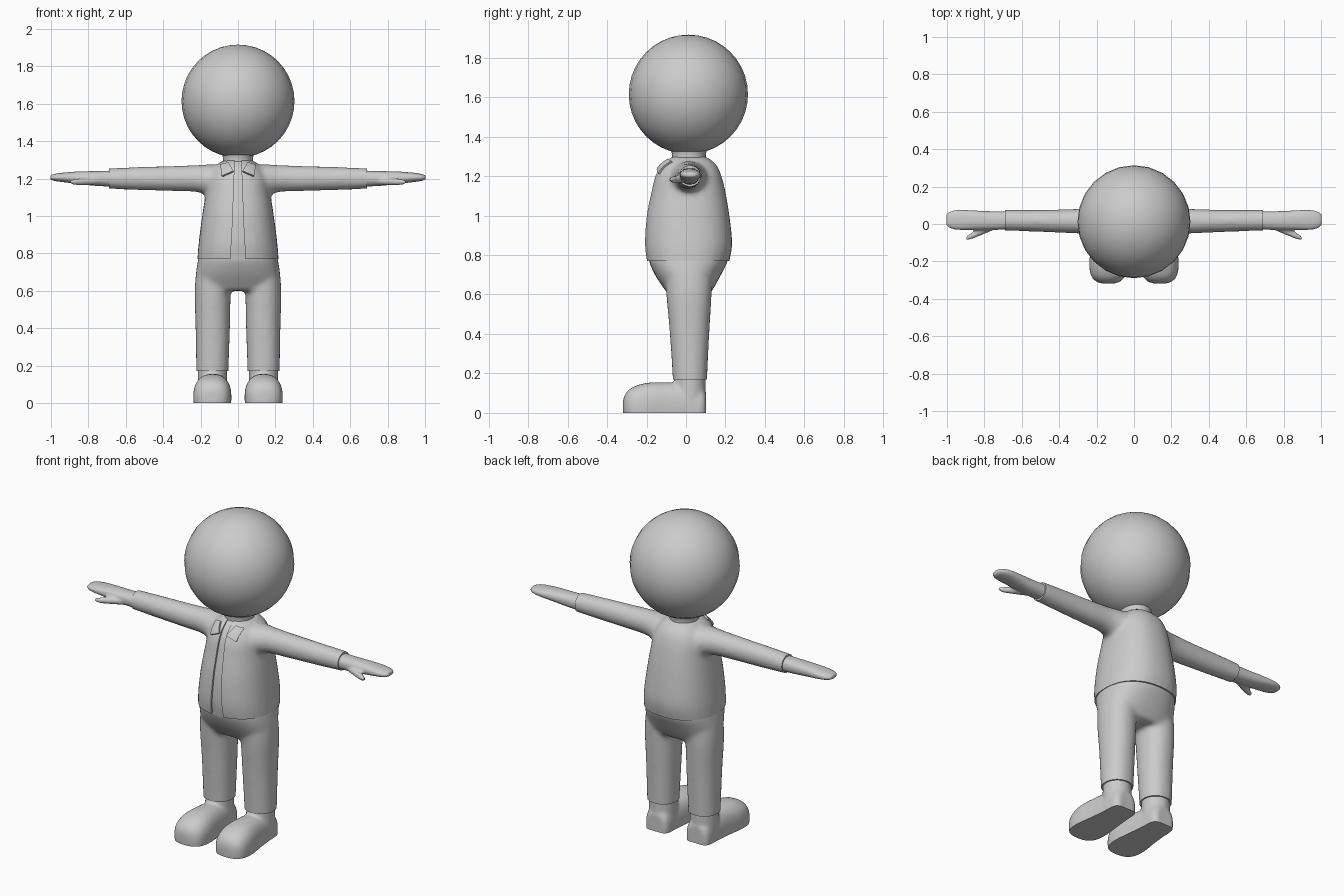
import bpy, bmesh, math
from mathutils import Vector
from mathutils.bvhtree import BVHTree

if "Cube" in bpy.data.objects:
    bpy.data.objects.remove(bpy.data.objects["Cube"])

grey = bpy.data.materials.new("plain_grey")
grey.diffuse_color = (0.6, 0.6, 0.6, 1)
grey.use_nodes = True
grey.node_tree.nodes["Principled BSDF"].inputs["Base Color"].default_value = grey.diffuse_color


def blend(rings, steps=4):
    """Smooth interpolation between the given cross-sections."""
    r = [rings[0]] + rings + [rings[-1]]
    out = []
    for i in range(1, len(r) - 2):
        for k in range(steps):
            t = k / steps
            out.append([0.5 * (2 * b + (c - a) * t + (2 * a - 5 * b + 4 * c - d) * t * t
                               + (3 * b - a - 3 * c + d) * t ** 3)
                        for a, b, c, d in zip(*r[i - 1:i + 3])])
    return out + [list(rings[-1])]


def loft(bm, rings, axis, side=1, power=2.0, n=32):
    """Rings are (position on axis, two centre values, two radii)."""
    loops = []
    for p, c1, c2, r1, r2 in blend(rings):
        loop = []
        for k in range(n):
            a = 2 * math.pi * k / n
            co, si = math.cos(a), math.sin(a)
            u = c1 + r1 * math.copysign(abs(co) ** (2 / power), co)
            v = c2 + r2 * math.copysign(abs(si) ** (2 / power), si)
            x, y, z = {"x": (p, u, v), "y": (u, p, v), "z": (u, v, p)}[axis]
            loop.append(bm.verts.new((x * side, y, z)))
        loops.append(loop)
    for a, b in zip(loops, loops[1:]):
        for k in range(n):
            bm.faces.new((a[k], a[(k + 1) % n], b[(k + 1) % n], b[k]))
    bm.faces.new(loops[0])
    bm.faces.new(loops[-1])
    bmesh.ops.recalc_face_normals(bm, faces=bm.faces[:])


def make(name, bm):
    me = bpy.data.meshes.new(name)
    bm.to_mesh(me)
    bm.free()
    ob = bpy.data.objects.new(name, me)
    bpy.context.collection.objects.link(ob)
    me.materials.append(grey)
    return ob


def apply(ob):
    dg = bpy.context.evaluated_depsgraph_get()
    me = bpy.data.meshes.new_from_object(ob.evaluated_get(dg))
    ob.modifiers.clear()
    ob.data = me


def fuse(ob, voxel, iterations, cuts=()):
    """Merge overlapping lofts softly, then trim with planes (point, outward normal)."""
    m = ob.modifiers.new("merge", "REMESH")
    m.mode, m.voxel_size = "VOXEL", voxel
    m = ob.modifiers.new("soften", "SMOOTH")
    m.factor, m.iterations = 0.5, iterations
    apply(ob)
    bm = bmesh.new()
    bm.from_mesh(ob.data)
    for co, no in cuts:
        bmesh.ops.bisect_plane(bm, geom=bm.verts[:] + bm.edges[:] + bm.faces[:],
                               plane_co=co, plane_no=no, clear_outer=True)
        bmesh.ops.holes_fill(bm, edges=[e for e in bm.edges if e.is_boundary], sides=0)
    bm.to_mesh(ob.data)
    bm.free()


def smooth(ob):
    bpy.ops.object.select_all(action="DESELECT")
    ob.select_set(True)
    bpy.context.view_layer.objects.active = ob
    bpy.ops.object.shade_smooth_by_angle(angle=math.radians(40))


# head
bm = bmesh.new()
bmesh.ops.create_uvsphere(bm, u_segments=24, v_segments=20, radius=0.302)
bmesh.ops.translate(bm, verts=bm.verts[:], vec=(0, 0.012, 1.614))
make("head", bm)

# neck
bm = bmesh.new()
loft(bm, [(1.2, 0, 0.015, 0.09, 0.09), (1.29, 0, 0.015, 0.08, 0.085),
          (1.33, 0, 0.015, 0.085, 0.09), (1.37, 0, 0.015, 0.1, 0.1)], "z")
make("neck", bm)

# jacket: torso and sleeves
torso = [(0.70, 0, 0.01, 0.218, 0.19), (0.77, 0, 0.01, 0.217, 0.21), (0.86, 0, 0.012, 0.210, 0.222),
         (1.0, 0, 0.01, 0.192, 0.21), (1.12, 0, 0.012, 0.173, 0.188), (1.2, 0, 0.012, 0.16, 0.168),
         (1.255, 0, 0.015, 0.13, 0.14), (1.29, 0, 0.015, 0.09, 0.1), (1.3, 0, 0.015, 0.06, 0.075)]
arm = [(0.05, 0.015, 1.19, 0.11, 0.08), (0.14, 0.015, 1.19, 0.095, 0.085),
       (0.22, 0.015, 1.2, 0.072, 0.072), (0.35, 0.015, 1.2, 0.064, 0.067),
       (0.55, 0.018, 1.2, 0.058, 0.061), (0.68, 0.02, 1.2, 0.056, 0.055),
       (0.76, 0.02, 1.2, 0.054, 0.052)]
bm = bmesh.new()
loft(bm, torso, "z", power=2.3)
for s in (1, -1):
    loft(bm, arm, "x", s)
jacket = make("jacket", bm)
fuse(jacket, 0.013, 6, [((0, 0, 0.77), (0, 0, -1)), ((0.69, 0, 0), (1, 0, 0)),
                        ((-0.69, 0, 0), (-1, 0, 0))])

# collar flaps laid on the jacket
bm = bmesh.new()
bm.from_mesh(jacket.data)
tree = BVHTree.FromBMesh(bm)
bm.free()
corners = [Vector(c) for c in ((0.05, 1.283), (0.092, 1.272), (0.085, 1.212), (0.024, 1.238))]
for s, label in ((1, "left"), (-1, "right")):
    bm = bmesh.new()
    grid = []
    for i in range(9):
        row = []
        for j in range(9):
            u, v = i / 8, j / 8
            p = corners[0].lerp(corners[1], u).lerp(corners[3].lerp(corners[2], u), v)
            hit = tree.ray_cast(Vector((p.x * s, -1, p.y)), Vector((0, 1, 0)))[0]
            y = hit.y if hit else -0.07
            row.append(bm.verts.new((p.x * s, y - 0.007, p.y)))
        grid.append(row)
    for i in range(8):
        for j in range(8):
            bm.faces.new((grid[i][j], grid[i + 1][j], grid[i + 1][j + 1], grid[i][j + 1]))
    bmesh.ops.recalc_face_normals(bm, faces=bm.faces[:])
    flap = make(label + "_collar", bm)
    m = flap.modifiers.new("thickness", "SOLIDIFY")
    m.thickness, m.offset = 0.012, 0
    apply(flap)

# front opening of the jacket
bm = bmesh.new()
outline = [(-0.042, 0.74), (0.042, 0.74), (0.03, 0.95), (0.02, 1.22), (0.02, 1.33),
           (-0.02, 1.33), (-0.02, 1.22), (-0.03, 0.95)]
face = bm.faces.new([bm.verts.new((x, -0.5, z)) for x, z in outline])
ext = bmesh.ops.extrude_face_region(bm, geom=[face])
bmesh.ops.translate(bm, vec=(0, 0.45, 0),
                    verts=[g for g in ext["geom"] if isinstance(g, bmesh.types.BMVert)])
bmesh.ops.recalc_face_normals(bm, faces=bm.faces[:])
cutter = make("opening_cutter", bm)
cutter.hide_render = True
m = jacket.modifiers.new("opening", "BOOLEAN")
m.operation, m.object, m.solver = "DIFFERENCE", cutter, "EXACT"
apply(jacket)
bpy.data.objects.remove(cutter)

# shirt showing through the opening
bm = bmesh.new()
loft(bm, [(z, cx, cy, rx - 0.012, ry - 0.012) for z, cx, cy, rx, ry in torso[1:]], "z", power=2.3)
make("shirt", bm)

# trousers
bm = bmesh.new()
loft(bm, [(0.82, 0, 0.012, 0.2, 0.195), (0.77, 0, 0.012, 0.213, 0.2), (0.7, 0, 0.01, 0.224, 0.168),
          (0.64, 0, 0.013, 0.222, 0.132), (0.6, 0, 0.015, 0.19, 0.105)], "z", power=2.3)
for s in (1, -1):
    loft(bm, [(0.72, 0.122, 0.012, 0.1, 0.12), (0.6, 0.135, 0.015, 0.097, 0.115),
              (0.4, 0.135, 0.018, 0.092, 0.1), (0.17, 0.137, 0.02, 0.086, 0.087),
              (0.1, 0.137, 0.02, 0.085, 0.085)], "z", s, 2.2)
trousers = make("trousers", bm)
fuse(trousers, 0.013, 8, [((0, 0, 0.17), (0, 0, -1))])

for s, label in ((1, "left"), (-1, "right")):
    # hand with thumb
    bm = bmesh.new()
    loft(bm, [(0.64, 0.02, 1.2, 0.047, 0.044), (0.75, 0.018, 1.2, 0.05, 0.04),
              (0.85, 0.02, 1.204, 0.052, 0.034), (0.93, 0.022, 1.206, 0.054, 0.026),
              (0.98, 0.022, 1.206, 0.046, 0.019), (1.004, 0.022, 1.206, 0.028, 0.011)],
         "x", s, 2.3)
    loft(bm, [(0.75, -0.01, 1.187, 0.022, 0.02), (0.82, -0.04, 1.184, 0.021, 0.019),
              (0.87, -0.064, 1.182, 0.017, 0.016), (0.897, -0.077, 1.182, 0.009, 0.009)], "x", s)
    fuse(make(label + "_hand", bm), 0.007, 4)

    # shoe with ankle
    bm = bmesh.new()
    loft(bm, [(0.102, 0.135, 0.03, 0.05, 0.07), (0.08, 0.135, 0.03, 0.074, 0.1),
              (0.0, 0.135, 0.03, 0.08, 0.115), (-0.1, 0.135, 0.03, 0.09, 0.125),
              (-0.2, 0.137, 0.03, 0.102, 0.122), (-0.27, 0.138, 0.03, 0.094, 0.1),
              (-0.305, 0.138, 0.03, 0.068, 0.07), (-0.319, 0.138, 0.03, 0.03, 0.035)],
         "y", s, 2.5)
    loft(bm, [(-0.06, 0.137, 0.02, 0.076, 0.08), (0.1, 0.137, 0.02, 0.078, 0.08),
              (0.23, 0.137, 0.02, 0.078, 0.078)], "z", s)
    fuse(make(label + "_shoe", bm), 0.01, 5, [((0, 0, 0), (0, 0, -1))])

for ob in list(bpy.context.scene.objects):
    smooth(ob)
